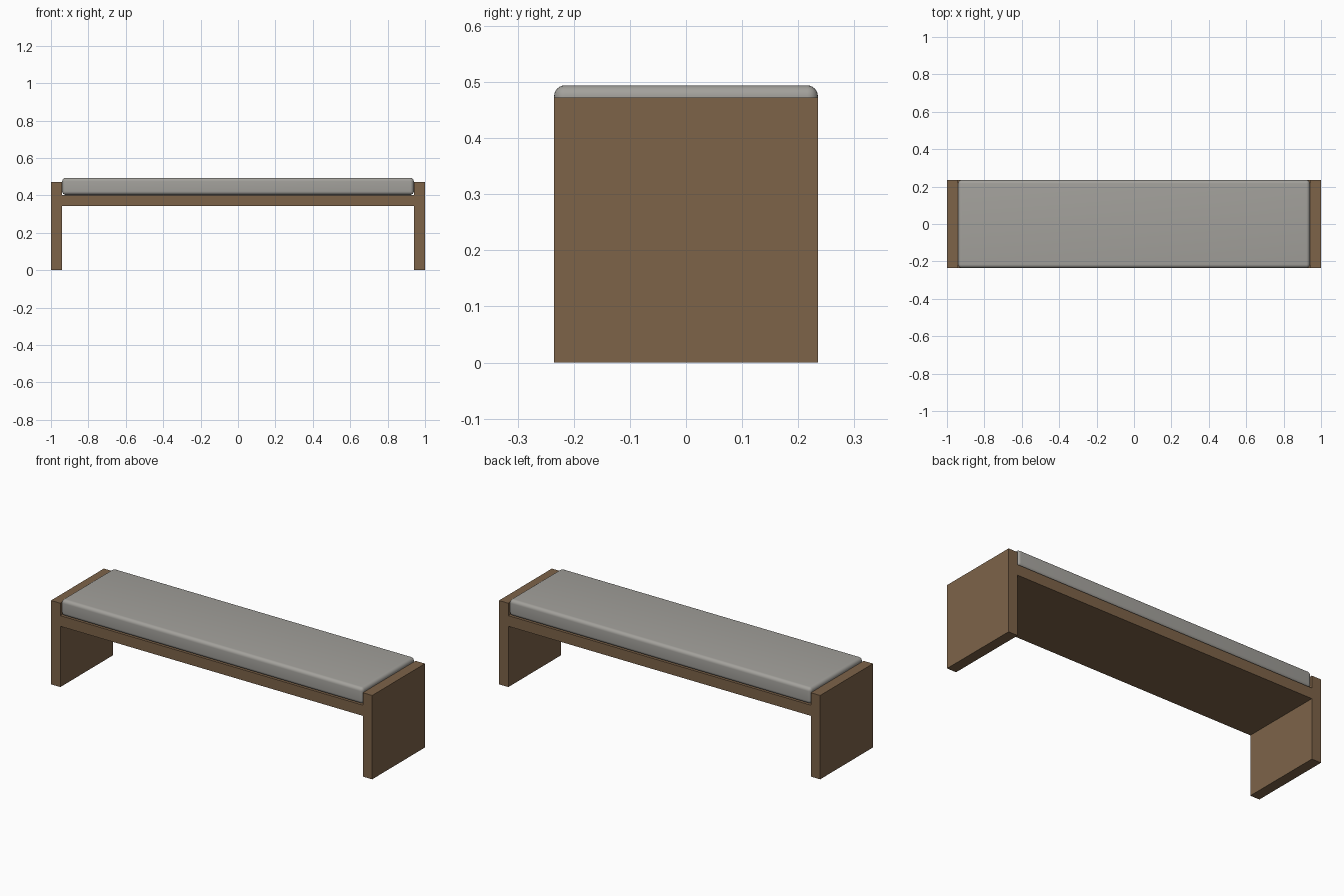
import bpy, bmesh

if "Cube" in bpy.data.objects:
    bpy.data.objects.remove(bpy.data.objects["Cube"])


def material(name, rgb):
    m = bpy.data.materials.new(name)
    m.diffuse_color = (*rgb, 1.0)
    m.use_nodes = True
    m.node_tree.nodes["Principled BSDF"].inputs["Base Color"].default_value = m.diffuse_color
    return m


def add_object(name, bm, mat):
    bmesh.ops.recalc_face_normals(bm, faces=bm.faces[:])
    mesh = bpy.data.meshes.new(name)
    bm.to_mesh(mesh)
    bm.free()
    mesh.materials.append(mat)
    ob = bpy.data.objects.new(name, mesh)
    bpy.context.collection.objects.link(ob)
    return ob


wood = material("brown wood", (0.205, 0.125, 0.066))
fabric = material("grey fabric", (0.365, 0.355, 0.33))

W, INNER, D = 1.0, 0.942, 0.235      # half width, inside of legs, half depth
LEG_TOP, SEAT_LOW, SEAT_TOP = 0.472, 0.342, 0.402

# Bench frame: H-shaped front profile extruded front to back
half = [(INNER, SEAT_LOW), (INNER, 0), (W, 0), (W, LEG_TOP),
        (INNER, LEG_TOP), (INNER, SEAT_TOP)]
profile = half + [(-x, z) for x, z in reversed(half)]
bm = bmesh.new()
face = bm.faces.new([bm.verts.new((x, -D, z)) for x, z in profile])
ext = bmesh.ops.extrude_face_region(bm, geom=[face])
verts = [v for v in ext["geom"] if isinstance(v, bmesh.types.BMVert)]
bmesh.ops.translate(bm, verts=verts, vec=(0, 2 * D, 0))
add_object("bench_frame", bm, wood)

# Cushion: soft-edged box lying between the leg tops
bm = bmesh.new()
bmesh.ops.create_cube(bm, size=1.0)
z0, z1 = SEAT_TOP + 0.001, 0.494
for v in bm.verts:
    v.co = (v.co.x * 1.88, v.co.y * 2 * D, (z0 + z1) / 2 + v.co.z * (z1 - z0))
bmesh.ops.bevel(bm, geom=bm.edges[:], offset=0.019, segments=6,
                profile=0.5, affect='EDGES')
cushion = add_object("seat_cushion", bm, fabric)
bpy.context.view_layer.objects.active = cushion
cushion.select_set(True)
bpy.ops.object.shade_smooth_by_angle()
